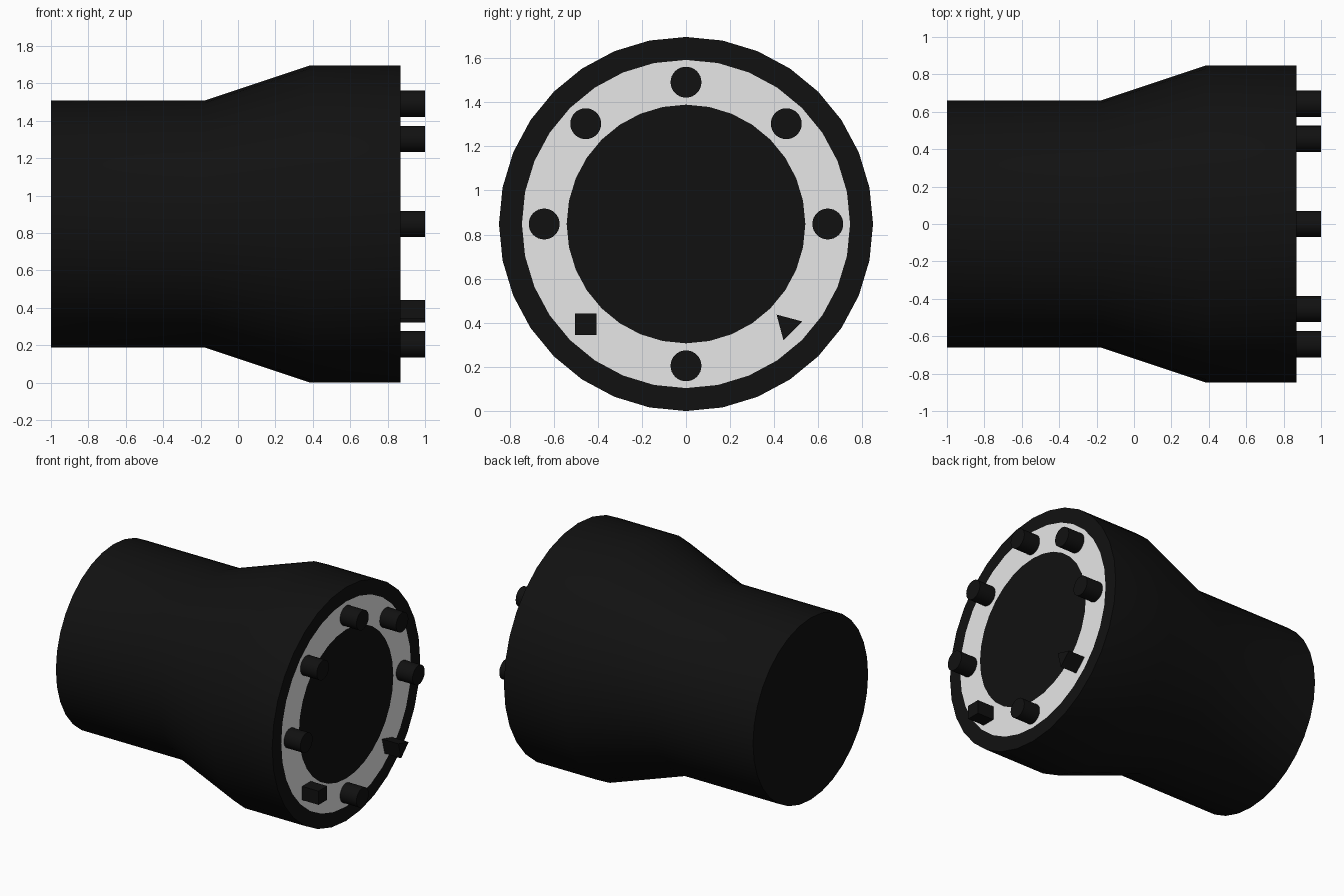
import bpy
import bmesh
import math

if "Cube" in bpy.data.objects:
    bpy.data.objects.remove(bpy.data.objects["Cube"])

AXIS_Z = 0.848      # height of the connector axis
FACE_X = 0.868      # plane of the mating face
SIDES = 32


def material(name, value):
    m = bpy.data.materials.new(name)
    m.diffuse_color = (value, value, value, 1)
    m.use_nodes = True
    m.node_tree.nodes["Principled BSDF"].inputs["Base Color"].default_value = m.diffuse_color
    return m


black = material("black", 0.0055)
light_grey = material("light_grey", 0.8)


def lathe(name, profile, sides, y=0.0, z=AXIS_Z, start=0.0, mats=(black,), pale_band=None):
    """Closed solid turned around an axis along x; profile is (x, radius) pairs."""
    bm = bmesh.new()
    rings = []
    for x, r in profile:
        ring = []
        for i in range(sides):
            a = start + math.tau * i / sides
            ring.append(bm.verts.new((x, y + r * math.cos(a), z + r * math.sin(a))))
        rings.append(ring)
    for k in range(len(rings) - 1):
        for i in range(sides):
            j = (i + 1) % sides
            f = bm.faces.new((rings[k][i], rings[k][j], rings[k + 1][j], rings[k + 1][i]))
            f.material_index = 1 if k == pale_band else 0
    bm.faces.new(rings[0])
    bm.faces.new(rings[-1])
    bmesh.ops.recalc_face_normals(bm, faces=bm.faces)
    mesh = bpy.data.meshes.new(name)
    bm.to_mesh(mesh)
    bm.free()
    for m in mats:
        mesh.materials.append(m)
    ob = bpy.data.objects.new(name, mesh)
    bpy.context.collection.objects.link(ob)
    bpy.ops.object.select_all(action='DESELECT')
    ob.select_set(True)
    bpy.context.view_layer.objects.active = ob
    bpy.ops.object.shade_smooth_by_angle(angle=math.radians(24))
    return ob


# Flared housing with a pale ring set into its flat end
lathe("housing",
      [(-1.0, 0.66), (-0.18, 0.66), (0.385, 0.848), (FACE_X, 0.848),
       (FACE_X, 0.744), (FACE_X, 0.541)],
      SIDES, mats=(black, light_grey), pale_band=4)

# Eight pins around the ring: six round, one square, one triangular
for n in range(8):
    a = math.tau * n / 8
    name, sides, start, dist = "round_pin", SIDES, 0.0, 0.643
    if n == 5:
        name, sides, start = "square_pin", 4, math.pi / 4
    elif n == 7:
        name, sides, start, dist = "triangle_pin", 3, a + math.pi, 0.651
    lathe(name, [(FACE_X - 0.005, 0.07), (1.0, 0.07)], sides,
          y=dist * math.cos(a), z=AXIS_Z + dist * math.sin(a), start=start)
